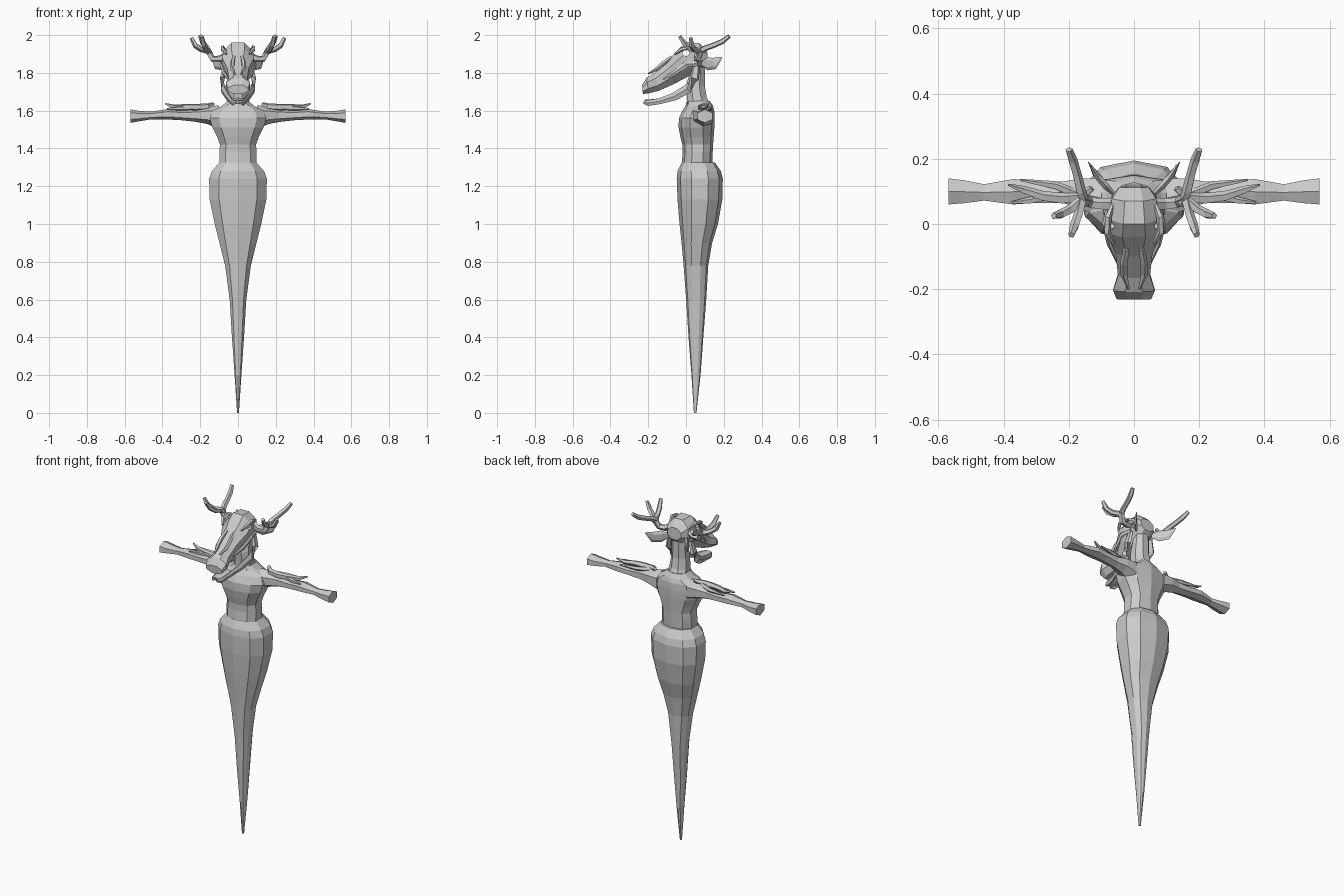
import bpy, bmesh, math
from mathutils import Vector


def loft(name, rings, n=8, power=1.0, mirror=False):
    """Skin rings (centre, half-axis u, half-axis v) with n-sided rounded-box sections."""
    bm = bmesh.new()
    off = math.pi / n
    k = 1 / math.cos(off) ** power
    f = lambda t: math.copysign(abs(t) ** power, t) * k
    loops = []
    for c, u, v in rings:
        c, u, v = Vector(c), Vector(u), Vector(v)
        loops.append([bm.verts.new(c + u * f(math.cos(a)) + v * f(math.sin(a)))
                      for a in (off + 2 * math.pi * i / n for i in range(n))])
    for a, b in zip(loops, loops[1:]):
        for i in range(n):
            j = (i + 1) % n
            bm.faces.new((a[i], a[j], b[j], b[i]))
    bm.faces.new(loops[0])
    bm.faces.new(loops[-1])
    bmesh.ops.recalc_face_normals(bm, faces=bm.faces)
    me = bpy.data.meshes.new(name)
    bm.to_mesh(me)
    bm.free()
    ob = bpy.data.objects.new(name, me)
    bpy.context.collection.objects.link(ob)
    if mirror:
        ob.modifiers.new("mirror", 'MIRROR')
    return ob


def upright(rows):
    """Rows of (z, half width, y front, y back)."""
    return [((0, (a + b) / 2, z), (w, 0, 0), (0, (b - a) / 2, 0)) for z, w, a, b in rows]


def sideways(rows):
    """Rows of (x, y0, y1, z0, z1)."""
    return [((x, (a + b) / 2, (c + d) / 2), (0, (b - a) / 2, 0), (0, 0, (d - c) / 2))
            for x, a, b, c, d in rows]


def profile(rows):
    """Rows of (top y, top z, bottom y, bottom z, half width) for head-like shapes."""
    return [((0, (ty + by) / 2, (tz + bz) / 2), (w, 0, 0), (0, (ty - by) / 2, (tz - bz) / 2))
            for ty, tz, by, bz, w in rows]


def tube(name, pts, radii, n=5, flat=1.0):
    """Mirrored tapering branch; flat squashes the section across its upright axis."""
    pts = [Vector(p) for p in pts]
    rings = []
    for i, p in enumerate(pts):
        t = (pts[min(i + 1, len(pts) - 1)] - pts[max(i - 1, 0)]).normalized()
        ref = Vector((0, 0, 1)) if abs(t.z) < 0.9 else Vector((0, 1, 0))
        u = t.cross(ref).normalized()
        rings.append((p, u * radii[i] * flat, u.cross(t) * radii[i]))
    return loft(name, rings, n, mirror=True)


# Long tapering lower body
loft("tapered_skirt", upright([
    (0.0, .005, .042, .055), (.2, .018, .03, .076), (.4, .032, .015, .09),
    (.6, .044, .003, .105), (.78, .068, -.01, .115), (.9, .098, -.02, .135),
    (1.0, .123, -.03, .165), (1.13, .15, -.04, .187), (1.24, .153, -.044, .19),
    (1.28, .138, -.04, .18), (1.325, .098, -.02, .15)]), 10, 0.85)

# Chest, shoulders and neck
loft("torso", upright([
    (1.31, .098, -.02, .135), (1.38, .099, -.014, .138), (1.42, .095, -.016, .14),
    (1.46, .11, -.026, .143), (1.51, .135, -.035, .146), (1.56, .15, -.034, .147),
    (1.60, .135, -.015, .146), (1.625, .085, .0, .14), (1.65, .058, .008, .125)]), 10, 0.85)
loft("neck", upright([
    (1.63, .06, .005, .13), (1.67, .055, .005, .11), (1.73, .048, .0, .10),
    (1.80, .045, .02, .10), (1.87, .04, .03, .10)]), 8)

# Arms with flared ends
loft("arm", sideways([
    (.10, .02, .14, 1.51, 1.62), (.16, .045, .14, 1.535, 1.615), (.22, .065, .13, 1.545, 1.605),
    (.30, .065, .133, 1.553, 1.60), (.37, .06, .138, 1.557, 1.605), (.46, .072, .122, 1.557, 1.592),
    (.52, .064, .134, 1.548, 1.595), (.57, .06, .14, 1.54, 1.602)]), 6, mirror=True)

# Twigs lying along the arms
tube("arm_twig", [(.13, .11, 1.635), (.16, .085, 1.622), (.22, .078, 1.618), (.28, .085, 1.62),
                  (.34, .105, 1.62), (.385, .12, 1.637)], [.008, .014, .015, .013, .01, .003])
tube("arm_twig_fork", [(.26, .085, 1.615), (.32, .072, 1.612), (.375, .066, 1.61)],
     [.011, .009, .003])
tube("arm_twig_rear", [(.17, .09, 1.615), (.24, .118, 1.61), (.35, .135, 1.612)],
     [.011, .011, .003])

# Skull with open eye sockets
skull = loft("skull", profile([
    (-.232, 1.735, -.228, 1.688, .053), (-.208, 1.775, -.198, 1.692, .064),
    (-.165, 1.80, -.145, 1.705, .049), (-.10, 1.86, -.065, 1.74, .057),
    (-.04, 1.925, .0, 1.775, .085), (.0, 1.962, .05, 1.80, .08),
    (.07, 1.958, .095, 1.83, .068), (.112, 1.92, .115, 1.85, .045)]), 8)
bpy.ops.mesh.primitive_cylinder_add(vertices=8, radius=.018, depth=.4,
                                    location=(0, .0, 1.905), rotation=(0, math.pi / 2, 0))
cutter = bpy.context.object
cutter.name = "eye_socket_cutter"
cutter.hide_render = True
cutter.hide_set(True)
cut = skull.modifiers.new("sockets", 'BOOLEAN')
cut.operation = 'DIFFERENCE'
cut.solver = 'EXACT'
cut.object = cutter

# Bony ridges on the face
tube("nasal_prong", [(.022, -.075, 1.885), (.03, -.12, 1.85), (.03, -.155, 1.82), (.016, -.20, 1.795)],
     [.008, .01, .009, .003])
tube("cheek_bone", [(.075, .06, 1.85), (.088, .0, 1.845), (.075, -.06, 1.80), (.05, -.12, 1.765)],
     [.012, .013, .012, .005], flat=.6)
tube("brow_ridge", [(.062, -.06, 1.90), (.082, -.025, 1.925), (.08, .02, 1.935), (.065, .06, 1.92)],
     [.005, .009, .009, .005])

# Open lower jaw, joined at the chin
tube("jaw_half", [(.07, .055, 1.84), (.084, .045, 1.77), (.078, .01, 1.715), (.055, -.06, 1.675),
                  (.034, -.14, 1.65), (.026, -.20, 1.64), (.012, -.222, 1.645)],
     [.014, .022, .022, .018, .013, .013, .008], flat=.5)
loft("chin", profile([(-.218, 1.656, -.21, 1.636, .02), (-.17, 1.66, -.17, 1.637, .034),
                      (-.11, 1.668, -.11, 1.65, .035)]), 6)

# Leaf-shaped ears
tube("ear", [(.055, .085, 1.85), (.085, .115, 1.848), (.115, .15, 1.85), (.14, .19, 1.882)],
     [.012, .03, .027, .003], n=6, flat=.35)

# Antlers: stem, rear beam and two forward tines
tube("antler_stem", [(.05, .06, 1.90), (.095, .06, 1.875), (.135, .065, 1.875), (.16, .08, 1.92)],
     [.017, .015, .014, .014])
tube("antler_beam", [(.15, .06, 1.905), (.163, .10, 1.93), (.175, .15, 1.948), (.188, .195, 1.968),
                     (.20, .228, 1.995)], [.013, .013, .012, .012, .009])
tube("antler_front_tine", [(.158, .08, 1.915), (.17, .03, 1.925), (.182, -.005, 1.95), (.192, -.034, 1.993)],
     [.013, .012, .012, .008])
tube("antler_outer_tine", [(.16, .075, 1.915), (.195, .045, 1.925), (.225, .03, 1.945), (.246, .025, 1.985)],
     [.012, .012, .012, .008])
